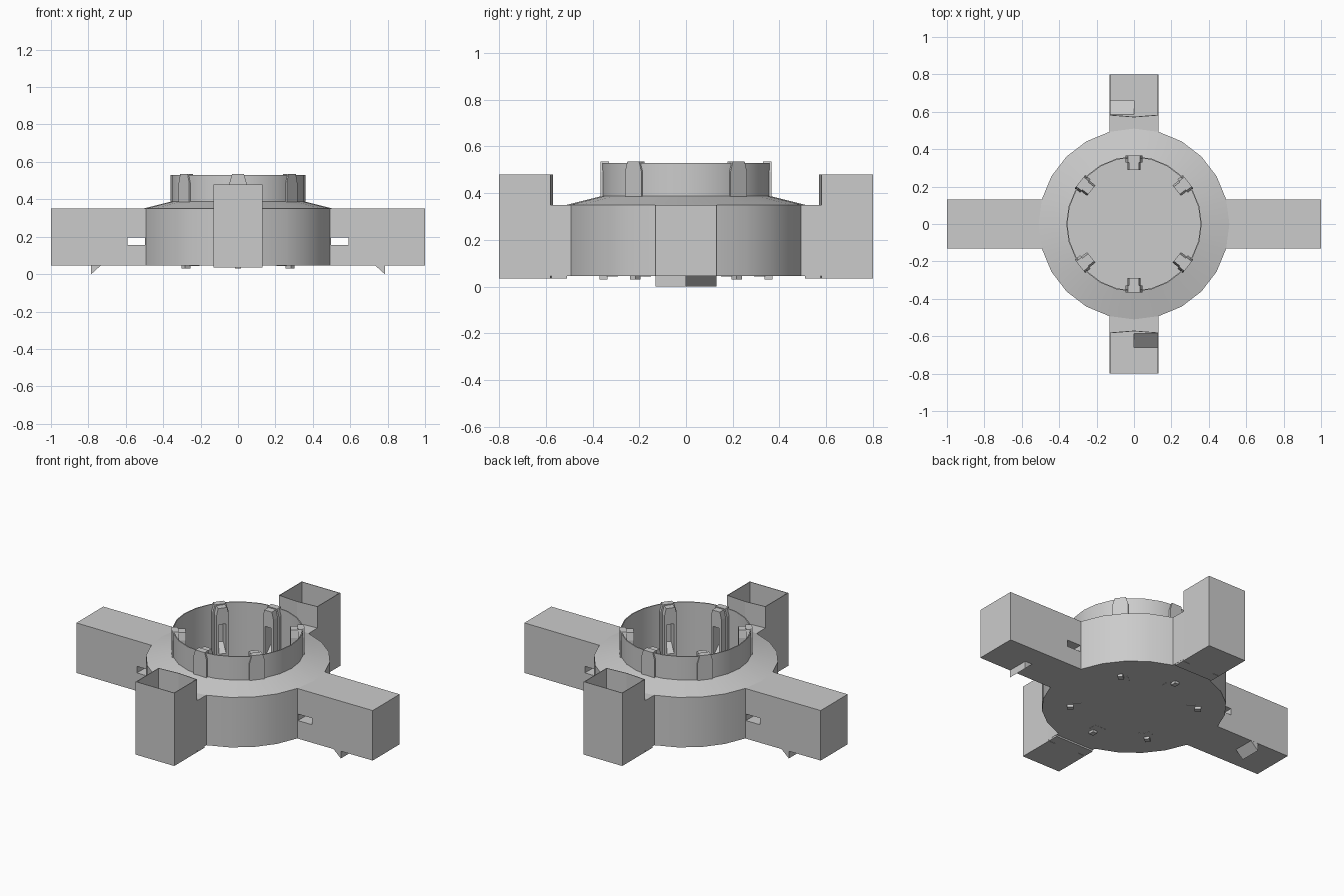
import bpy, bmesh, math
from mathutils import Matrix

cube = bpy.data.objects.get("Cube")
if cube:
    bpy.data.objects.remove(cube, do_unlink=True)

GREY = (0.6, 0.6, 0.6, 1)
mat = bpy.data.materials.new("plain grey")
mat.use_nodes = True
mat.diffuse_color = GREY
mat.node_tree.nodes["Principled BSDF"].inputs["Base Color"].default_value = GREY

SIDES = 24
BODY_R, CUP_R, CUP_IN = 0.51, 0.362, 0.356
BASE, DECK, RIM, POST_TOP = 0.045, 0.35, 0.53, 0.48
HALF = 0.13


def finish(name, bm, matrix=None):
    """Turn a bmesh into a named grey object."""
    if matrix:
        bm.transform(matrix)
    bmesh.ops.recalc_face_normals(bm, faces=bm.faces)
    me = bpy.data.meshes.new(name)
    bm.to_mesh(me)
    bm.free()
    me.materials.append(mat)
    ob = bpy.data.objects.new(name, me)
    bpy.context.collection.objects.link(ob)
    return ob


def prism(name, pts, low, high, matrix=None):
    """Extrude a closed 2D outline from low to high."""
    bm = bmesh.new()
    face = bm.faces.new([bm.verts.new((x, y, low)) for x, y in pts])
    out = bmesh.ops.extrude_face_region(bm, geom=[face])
    top = [v for v in out["geom"] if isinstance(v, bmesh.types.BMVert)]
    bmesh.ops.translate(bm, verts=top, vec=(0, 0, high - low))
    return finish(name, bm, matrix)


def box(name, x0, x1, y0, y1, z0, z1, matrix=None):
    return prism(name, [(x0, y0), (x1, y0), (x1, y1), (x0, y1)], z0, z1, matrix)


def circle(r):
    step = math.tau / SIDES
    return [(r * math.cos(i * step), r * math.sin(i * step)) for i in range(SIDES)]


def activate(ob):
    bpy.ops.object.select_all(action="DESELECT")
    ob.select_set(True)
    bpy.context.view_layer.objects.active = ob


def combine(ob, other, operation="DIFFERENCE"):
    """Apply a boolean and discard the helper."""
    mod = ob.modifiers.new("boolean", "BOOLEAN")
    mod.operation, mod.solver, mod.object = operation, "EXACT", other
    activate(ob)
    bpy.ops.object.modifier_apply(modifier=mod.name)
    bpy.data.objects.remove(other, do_unlink=True)


def smooth(ob):
    activate(ob)
    bpy.ops.object.shade_smooth_by_angle(angle=math.radians(25))


def turn(angle):
    return Matrix.Rotation(angle, 4, "Z")


# Side profiles are drawn as (along, up) and stood upright across the arm
def upright(angle):
    return turn(angle) @ Matrix(((1, 0, 0, 0), (0, 0, 1, 0), (0, 1, 0, 0), (0, 0, 0, 1)))


# Round hub with four arms as one outline, hollowed by the cup
plan = []
for i, (x, y) in enumerate(circle(BODY_R)):
    quarter, place = divmod(i, SIDES // 4)
    if place == 0:
        end = ([(1, -HALF), (1, HALF)] if quarter % 2 == 0 else
               [(0.58, -HALF), (0.57, 0), (0.58, HALF)])
        for a, b in end:
            p = turn(quarter * math.pi / 2) @ Matrix.Translation((a, b, 0))
            plan.append(p.translation[:2])
    else:
        plan.append((x, y))
body = prism("hub_and_arms", plan, BASE, DECK)
combine(body, prism("cup_cutter", circle(CUP_IN), BASE + 0.008, DECK + 0.1))
for side in (-1, 1):
    x0, x1 = sorted((side * 0.497, side * 0.59))
    combine(body, box("slot_cutter", x0, x1, -0.14, 0.14, 0.155, 0.195))
smooth(body)

# Sloped shoulder and thin upright rim
profile = [(BODY_R, DECK), (CUP_R, 0.387), (CUP_R, RIM), (CUP_IN, RIM), (CUP_IN, DECK)]
bm = bmesh.new()
rings = [[bm.verts.new((x, y, z)) for x, y in circle(r)] for r, z in profile]
for a, b in zip(rings, rings[1:]):
    for i in range(SIDES):
        j = (i + 1) % SIDES
        bm.faces.new((a[i], a[j], b[j], b[i]))
smooth(finish("shoulder_and_rim", bm))

# Hooks under the two long arms
for name, angle in (("left_hook", 0), ("right_hook", math.pi)):
    prism(name, [(0.735, BASE), (0.785, 0), (0.785, BASE)], -HALF, 0, upright(angle))

# Open sockets on the front and back arms, each with a sloped hook pocket
WALL = 0.004
for name, angle in (("back", math.pi / 2), ("front", -math.pi / 2)):
    m = turn(angle)
    inner = HALF - WALL
    outline = [(0.8, -HALF), (0.8, HALF), (0.58, HALF), (0.57, 0), (0.58, -HALF)]
    hollow = [(0.8 - WALL, -inner), (0.8 - WALL, inner), (0.584, inner),
              (0.574, 0), (0.584, -inner)]
    socket = prism(name + "_socket", outline, 0.035, POST_TOP, m)
    combine(socket, prism("hollow_cutter", hollow, 0.13, POST_TOP + 0.1, m))
    pocket = [(0.585, 0.125), (0.66, 0.06), (0.66, 0.14), (0.585, 0.14)]
    combine(socket, prism("pocket_cutter", pocket, 0, inner, upright(angle)))
    box(name + "_bottom_plate", 0.51, 0.575, -HALF, HALF, 0.035, BASE + 0.002, m)

# Six windowed clips around the cup, with a foot nub below each
slant = math.radians(38)
angles = [math.pi / 2, -math.pi / 2] + [s * a for s in (-1, 1) for a in (slant, math.pi - slant)]
CLIP = [(-0.045, 0.05), (0.045, 0.05), (0.045, 0.49), (0.032, 0.535),
        (-0.032, 0.535), (-0.045, 0.49)]
# Maps (across, up, outward) into place
stand = Matrix(((0, 0, 1, 0), (1, 0, 0, 0), (0, 1, 0, 0), (0, 0, 0, 1)))
for n, angle in enumerate(angles, 1):
    m = turn(angle)
    clip = prism(f"clip_{n}", CLIP, 0.33, 0.367, m @ stand)
    front = [(x * 0.8, z - 0.006) for x, z in CLIP]
    combine(clip, prism("clip_front", front, 0.29, 0.34, m @ stand), "UNION")
    window = [(-0.02, 0.25), (0.02, 0.25), (0.02, 0.43), (-0.02, 0.43)]
    combine(clip, prism("window_cutter", window, 0.27, 0.345, m @ stand))
    ramp = [(0.292, 0.25), (0.346, 0.25), (0.346, 0.3)]
    prism(f"clip_ramp_{n}", ramp, -0.021, 0.021, m @ upright(0))
    box(f"foot_nub_{n}", 0.335, 0.37, -0.015, 0.015, 0.03, BASE + 0.002, m)
